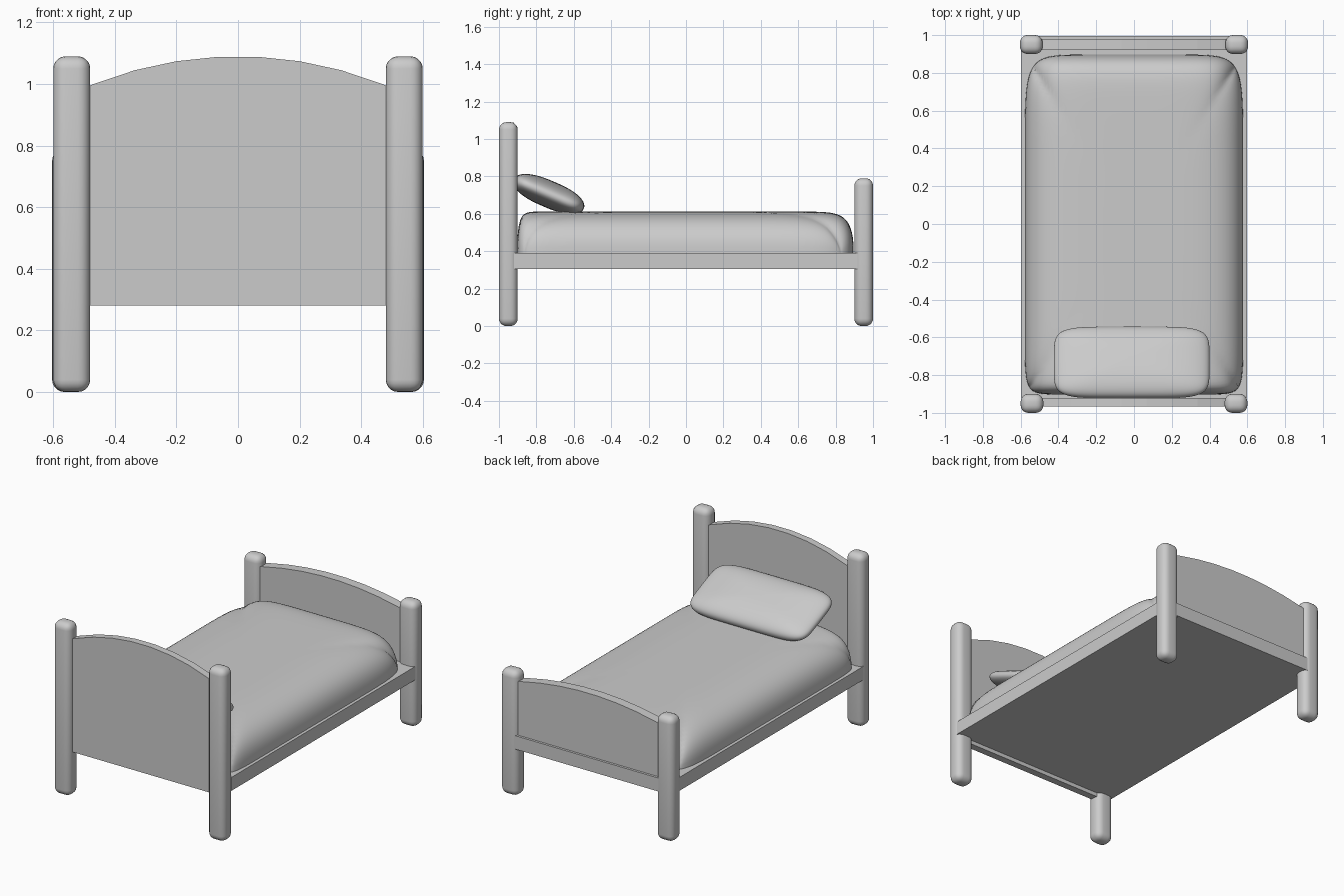
import bpy, bmesh, math
from mathutils import Matrix, Vector

if "Cube" in bpy.data.objects:
    bpy.data.objects.remove(bpy.data.objects["Cube"], do_unlink=True)

grey = bpy.data.materials.new("soft_grey")
grey.use_nodes = True
grey.diffuse_color = (0.6, 0.6, 0.6, 1)
grey.node_tree.nodes["Principled BSDF"].inputs["Base Color"].default_value = (0.6, 0.6, 0.6, 1)


def finish(bm, name, smooth_angle=None):
    bmesh.ops.recalc_face_normals(bm, faces=bm.faces)
    mesh = bpy.data.meshes.new(name)
    bm.to_mesh(mesh)
    bm.free()
    mesh.materials.append(grey)
    obj = bpy.data.objects.new(name, mesh)
    bpy.context.collection.objects.link(obj)
    if smooth_angle:
        bpy.ops.object.select_all(action='DESELECT')
        obj.select_set(True)
        bpy.context.view_layer.objects.active = obj
        bpy.ops.object.shade_smooth_by_angle(angle=math.radians(smooth_angle))


def box(lo, hi):
    bm = bmesh.new()
    bmesh.ops.create_cube(bm, size=1)
    lo, hi = Vector(lo), Vector(hi)
    bmesh.ops.scale(bm, vec=hi - lo, verts=bm.verts)
    bmesh.ops.translate(bm, vec=(lo + hi) / 2, verts=bm.verts)
    return bm


def post(name, x, y, height):
    bm = box((x - 0.06, y - 0.05, 0), (x + 0.06, y + 0.05, height))
    bmesh.ops.bevel(bm, geom=bm.edges[:], offset=0.04, segments=5,
                    profile=0.5, affect='EDGES', clamp_overlap=True)
    finish(bm, name, 40)


# Flat panel with an arched top edge, its ends buried in the posts
def arched_board(name, y0, y1, bottom, crown, radius):
    xs = [-0.54] + [0.134 * (i - 3.5) for i in range(8)] + [0.54]
    outline = [(x, crown - radius + math.sqrt(radius ** 2 - x * x)) for x in xs]
    outline += [(0.54, bottom), (-0.54, bottom)]
    bm = bmesh.new()
    face = bm.faces.new([bm.verts.new((x, y0, z)) for x, z in outline])
    ext = bmesh.ops.extrude_face_region(bm, geom=[face])
    moved = [v for v in ext["geom"] if isinstance(v, bmesh.types.BMVert)]
    bmesh.ops.translate(bm, vec=(0, y1 - y0, 0), verts=moved)
    finish(bm, name)


def soften(value, power):
    return math.copysign(abs(value) ** power, value)


# Posts
for side, sign in (("left", 1), ("right", -1)):
    post("head_post_" + side, sign * 0.54, -0.95, 1.09)
    post("foot_post_" + side, sign * 0.544, 0.95, 0.79)

# Boards, base slab and the rail under the footboard
arched_board("headboard", -0.965, -0.92, 0.28, 1.09, 1.27)
arched_board("footboard", 0.92, 0.98, 0.35, 0.787, 2.1)
finish(box((-0.597, -0.92, 0.305), (0.597, 0.92, 0.39)), "bed_frame")
finish(box((-0.54, 0.91, 0.305), (0.54, 0.995, 0.39)), "foot_rail")

# Mattress: domed across its width, rounder at the foot than at the head
bm = bmesh.new()
bmesh.ops.create_grid(bm, x_segments=48, y_segments=64, size=1)
for v in bm.verts:
    u, w = (math.sin(c * math.pi / 2) for c in v.co.xy)
    corner, end = (9, 18) if w > 0 else (16, 45)
    longest = max(abs(u), abs(w))
    norm = (abs(u) ** corner + abs(w) ** corner) ** (1 / corner)
    pull = longest / norm if norm > 1e-6 else 1
    rise = max(0, 1 - abs(u) ** 5) ** 0.4 * max(0, 1 - abs(w) ** end) ** 0.4
    v.co = (u * pull * 0.578, w * pull * 0.9 - 0.003, 0.385 + 0.227 * rise)
rim = [e for e in bm.edges if e.is_boundary]
bmesh.ops.contextual_create(bm, geom=rim)
finish(bm, "mattress", 70)

# Pillow: a squared-off, softened ellipsoid leaning on the headboard
bm = bmesh.new()
bmesh.ops.create_uvsphere(bm, u_segments=64, v_segments=32, radius=1)
for v in bm.verts:
    plan = math.hypot(v.co.x, v.co.y)
    if plan > 1e-5:
        c, s = v.co.x / plan, v.co.y / plan
        spread = plan ** 0.8
        v.co.x = soften(c, 0.36) * spread * 0.412
        v.co.y = soften(s, 0.36) * spread * 0.202
    v.co.z = soften(v.co.z, 0.9) * 0.072
bmesh.ops.rotate(bm, cent=(0, 0, 0), verts=bm.verts,
                 matrix=Matrix.Rotation(math.radians(-23), 3, 'X'))
bmesh.ops.translate(bm, vec=(-0.012, -0.733, 0.705), verts=bm.verts)
finish(bm, "pillow", 60)
